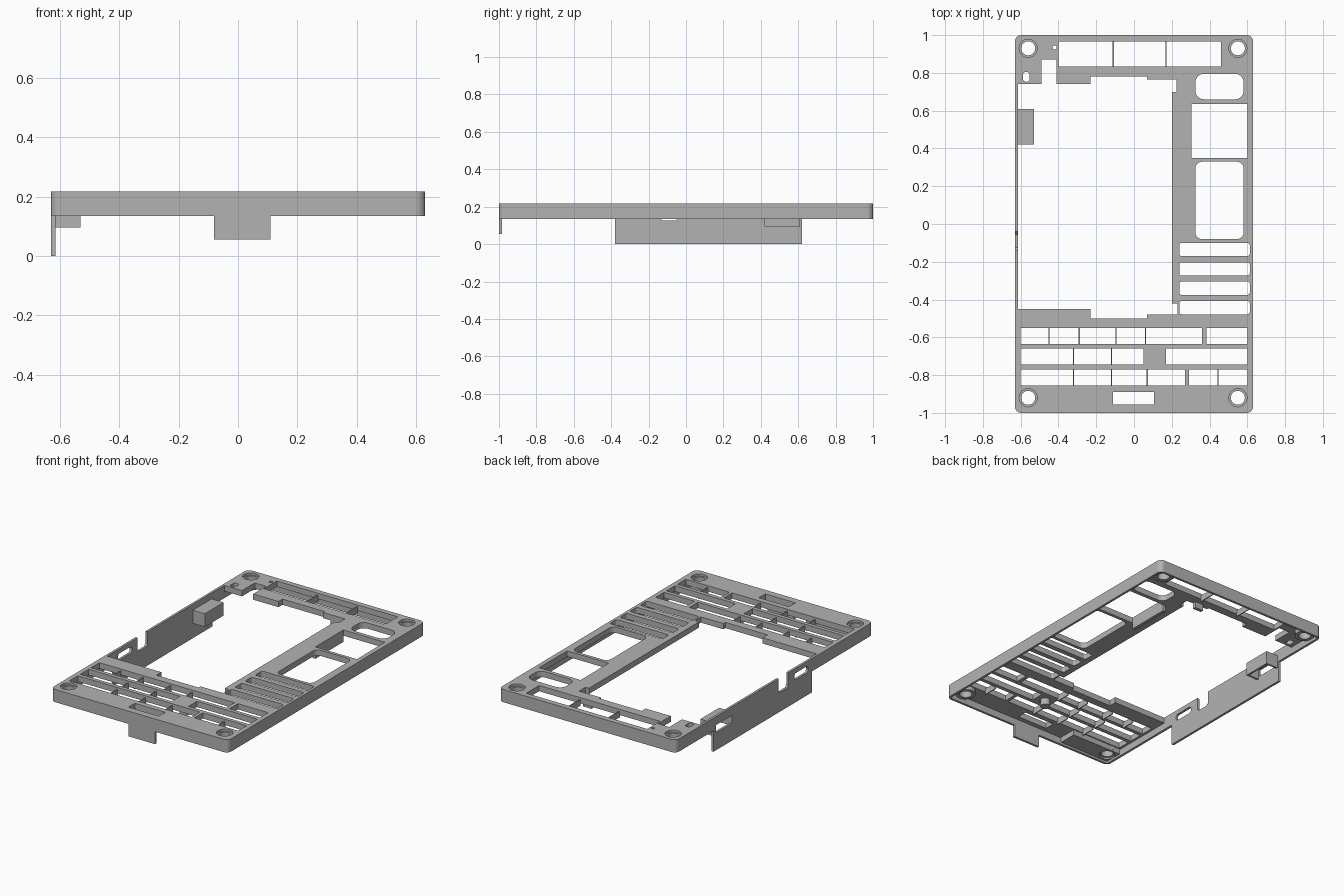
import bpy, bmesh, math

if "Cube" in bpy.data.objects:
    bpy.data.objects.remove(bpy.data.objects["Cube"])

grey = bpy.data.materials.new("plain_grey")
grey.use_nodes = True
grey.diffuse_color = (0.45, 0.45, 0.45, 1)
grey.node_tree.nodes["Principled BSDF"].inputs["Base Color"].default_value = (0.45, 0.45, 0.45, 1)

TOP, UNDER, BASE = 0.217, 0.18, 0.135   # plate top, plate underside, rim bottom
W, L, WALL = 0.63, 1.0, 0.015           # half width, half length, rim thickness


def circle(x, y, r, n=24):
    return [(x + r * math.cos(2 * math.pi * i / n), y + r * math.sin(2 * math.pi * i / n)) for i in range(n)]


def arc(x, y, r, start, n=6):
    return [(x + r * math.cos(math.radians(start + 90 * i / n)),
             y + r * math.sin(math.radians(start + 90 * i / n))) for i in range(n + 1)]


def rect(x0, x1, y0, y1, r=0):
    if not r:
        return [(x0, y0), (x1, y0), (x1, y1), (x0, y1)]
    return (arc(x0 + r, y0 + r, r, 180) + arc(x1 - r, y0 + r, r, 270)
            + arc(x1 - r, y1 - r, r, 0) + arc(x0 + r, y1 - r, r, 90))


def prism(name, outline, lo, hi, holes=(), axis="z"):
    """Extrude an outline with holes between lo and hi along an axis."""
    cu = bpy.data.curves.new(name, "CURVE")
    cu.dimensions, cu.fill_mode, cu.extrude = "2D", "BOTH", (hi - lo) / 2
    for loop in [outline, *holes]:
        sp = cu.splines.new("POLY")
        sp.points.add(len(loop) - 1)
        for p, (u, v) in zip(sp.points, loop):
            p.co = (u, v, 0, 1)
        sp.use_cyclic_u = True
    tmp = bpy.data.objects.new(name + "_profile", cu)
    bpy.context.collection.objects.link(tmp)
    dg = bpy.context.evaluated_depsgraph_get()
    me = bpy.data.meshes.new_from_object(tmp.evaluated_get(dg))
    bpy.data.objects.remove(tmp)
    bm = bmesh.new()
    bm.from_mesh(me)
    bmesh.ops.remove_doubles(bm, verts=bm.verts, dist=1e-5)
    for v in bm.verts:
        a, b, c = v.co
        c += (lo + hi) / 2
        v.co = (c, a, b) if axis == "x" else (a, b, c)
    bmesh.ops.recalc_face_normals(bm, faces=bm.faces)
    bm.to_mesh(me)
    bm.free()
    me.materials.clear()
    me.materials.append(grey)
    for p in me.polygons:
        p.material_index = 0
        p.use_smooth = False
    ob = bpy.data.objects.new(name, me)
    bpy.context.collection.objects.link(ob)
    return ob


def box(name, x0, x1, y0, y1, z0, z1):
    return prism(name, rect(x0, x1, y0, y1), z0, z1)


# Rounded outer edge, open along the right side between the two ends of the side wall
Y0, Y1 = -0.45, 0.74


def shell(inset):
    r = 0.032 - inset
    x, y = W - inset, L - inset
    return ([(-x, Y0)] + arc(-x + r, -y + r, r, 180) + arc(x - r, -y + r, r, 270)
            + arc(x - r, y - r, r, 0) + arc(-x + r, y - r, r, 90) + [(-x, Y1)])


# Stepped edge of the large display opening, from back to front
opening = [(-0.49, 0.74), (-0.49, 0.87), (-0.41, 0.87), (-0.41, 0.74), (-0.23, 0.74), (-0.23, 0.78),
           (0.07, 0.78), (0.07, 0.765), (0.225, 0.765), (0.225, 0.7), (0.2, 0.7), (0.2, -0.42),
           (0.23, -0.42), (0.23, -0.48), (0.07, -0.48), (0.07, -0.5), (-0.23, -0.5), (-0.23, -0.45)]

screws = [(-0.56, 0.93), (0.55, 0.93), (0.55, -0.92), (-0.56, -0.92)]
BACK, ROW1, ROW2, ROW3 = (0.835, 0.965), (-0.635, -0.55), (-0.745, -0.66), (-0.855, -0.77)

holes = [circle(x, y, 0.048) for x, y in screws]
holes += [circle(-0.42, 0.935, 0.011, 12), rect(-0.588, -0.552, 0.753, 0.805, 0.016)]
holes += [rect(0.325, 0.58, 0.66, 0.795, 0.045), rect(0.305, 0.6, 0.35, 0.635),
          rect(0.325, 0.58, -0.08, 0.33, 0.035), rect(-0.11, 0.105, -0.955, -0.89)]
holes += [rect(0.24, 0.613, y, y + 0.07, 0.012) for y in (-0.17, -0.273, -0.375, -0.478)]
for x0, x1, row in [(-0.4, 0.46, BACK), (-0.6, 0.36, ROW1), (0.385, 0.6, ROW1), (-0.6, 0.05, ROW2),
                    (0.17, 0.6, ROW2), (-0.6, 0.27, ROW3), (0.29, 0.6, ROW3)]:
    holes.append(rect(x0, x1, *row))

prism("top_plate", shell(0) + opening, UNDER, TOP, holes)
prism("rim", shell(0) + shell(WALL)[::-1], BASE, UNDER)

# Thin dividers inside the slots, set below the top
for row, xs in [(BACK, (-0.11, 0.17)), (ROW1, (-0.45, -0.29, -0.095, 0.06)),
                (ROW2, (-0.32, -0.12)), (ROW3, (-0.32, -0.12, 0.07, 0.445))]:
    for x in xs:
        box("slot_divider", x - 0.003, x + 0.003, row[0] - 0.004, row[1] + 0.004, 0.165, 0.205)

# Right side wall with hanging skirt, cable notch and two windows
wall = [(Y0, BASE), (-0.38, BASE), (-0.38, 0), (0.62, 0), (0.62, BASE), (Y1, BASE), (Y1, TOP),
        (-0.04, TOP), (-0.04, 0.14), (-0.055, 0.125), (-0.125, 0.125), (-0.14, 0.14),
        (-0.14, TOP), (Y0, TOP)]
prism("side_wall", wall, -W, -W + WALL,
      [rect(-0.34, -0.2, 0.145, 0.187, 0.018), rect(0.435, 0.595, 0.112, 0.162)], "x")

# Port housing behind the rear window
box("port_roof", -0.62, -0.53, 0.42, 0.61, 0.165, 0.18)
for y in (0.42, 0.598):
    box("port_side", -0.62, -0.53, y, y + 0.012, 0.095, 0.165)
box("port_back", -0.542, -0.53, 0.432, 0.598, 0.095, 0.165)

# Front tab
box("front_tab", -0.08, 0.11, -L, -L + WALL, 0.055, BASE + 0.02)

# Screw seats, with a thick block around the front right one
for x, y in screws:
    prism("screw_seat", circle(x, y, 0.06), 0.155, 0.203, [circle(x, y, 0.037)])
prism("corner_block", rect(-0.61, -0.25, -0.98, -0.862), 0.145, UNDER, [circle(-0.56, -0.92, 0.048)])

# Underside post, clip and guide wall
prism("post", circle(0.11, -0.7, 0.03), 0.137, UNDER)
box("clip", 0.12, 0.18, 0.768, 0.79, 0.14, UNDER)
box("guide_wall", 0.285, 0.305, 0.35, 0.635, 0.14, UNDER)
